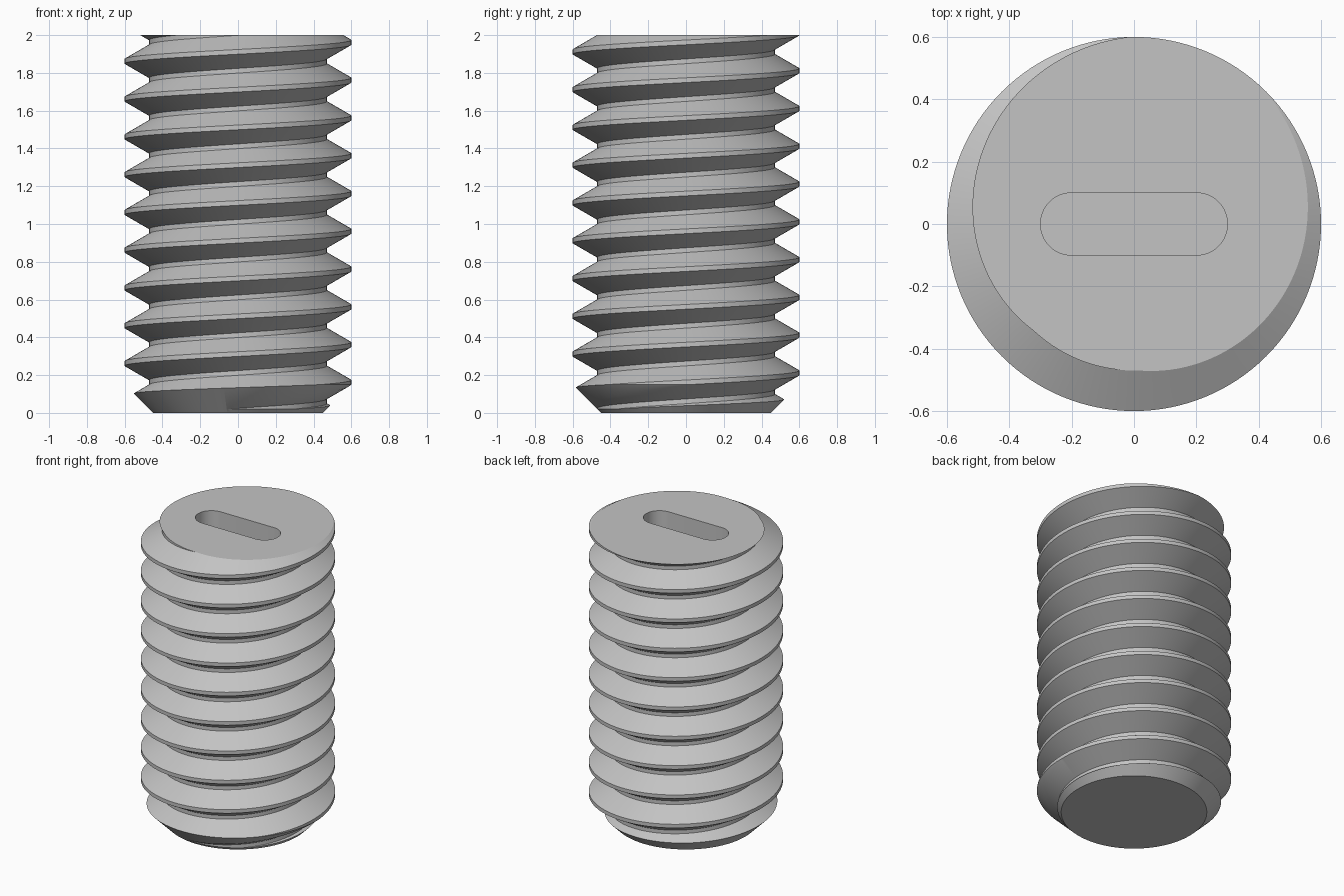
import bpy, bmesh, math

if "Cube" in bpy.data.objects:
    bpy.data.objects.remove(bpy.data.objects["Cube"], do_unlink=True)

PITCH, MAJOR, HEIGHT = 0.2, 0.6, 2.0
DEPTH = 0.75 * PITCH * math.sqrt(3) / 2
MINOR = MAJOR - DEPTH
CREST_START = 0.1615      # crest height at angle zero
SEGMENTS = 128
TURNS = 14


def new_object(name, bm):
    bmesh.ops.recalc_face_normals(bm, faces=bm.faces[:])
    mesh = bpy.data.meshes.new(name)
    bm.to_mesh(mesh)
    bm.free()
    obj = bpy.data.objects.new(name, mesh)
    bpy.context.collection.objects.link(obj)
    return obj


def polar(r, angle, z):
    return (r * math.cos(angle), r * math.sin(angle), z)


def thread_solid():
    """Sweep one pitch of the thread profile along a helix and cap both ends."""
    profile = [(MINOR, -7 / 16), (MAJOR, -1 / 16), (MAJOR, 1 / 16), (MINOR, 7 / 16)]
    bm = bmesh.new()
    base = CREST_START - 2 * PITCH
    rows = []
    for i in range(SEGMENTS * TURNS + 1):
        turn = i / SEGMENTS
        angle = 2 * math.pi * (i % SEGMENTS) / SEGMENTS
        rows.append([bm.verts.new(polar(r, angle, base + PITCH * (turn + dz)))
                     for r, dz in profile])
    # the last profile point joins the first one of the next turn
    last = len(rows) - SEGMENTS
    for i in range(last):
        rows[i].append(rows[i + SEGMENTS][0])
    for a, b in zip(rows[:last], rows[1:last]):
        for j in range(len(profile)):
            bm.faces.new((a[j], b[j], b[j + 1], a[j + 1]))
    bmesh.ops.delete(bm, geom=[v for v in bm.verts if not v.link_faces], context='VERTS')
    # fan caps
    middle = HEIGHT / 2
    rim = [e for e in bm.edges if e.is_boundary]
    low = bm.verts.new((0, 0, base - PITCH))
    high = bm.verts.new((0, 0, base + PITCH * TURNS))
    for e in rim:
        tip = low if e.verts[0].co.z < middle else high
        bm.faces.new((e.verts[0], e.verts[1], tip))
    return new_object("threaded_rod", bm)


def prism(name, rings):
    """Solid through stacked outlines of equal point count."""
    bm = bmesh.new()
    loops = [[bm.verts.new(p) for p in ring] for ring in rings]
    for a, b in zip(loops, loops[1:]):
        for i in range(len(a)):
            k = (i + 1) % len(a)
            bm.faces.new((a[i], a[k], b[k], b[i]))
    bm.faces.new(loops[0][::-1])
    bm.faces.new(loops[-1])
    return new_object(name, bm)


def circle(r, z):
    return [polar(r, 2 * math.pi * (i + 0.37) / SEGMENTS, z) for i in range(SEGMENTS)]


def stadium(half_straight, r, z, steps=24):
    points = []
    for side, start in ((1, -math.pi / 2), (-1, math.pi / 2)):
        for i in range(steps + 1):
            x, y, _ = polar(r, start + math.pi * i / steps, z)
            points.append((x + side * half_straight, y, z))
    return points


def cut(obj, cutter, operation):
    cutter.hide_render = True
    mod = obj.modifiers.new(cutter.name, 'BOOLEAN')
    mod.operation = operation
    mod.solver = 'EXACT'
    mod.object = cutter
    bpy.context.view_layer.objects.active = obj
    bpy.ops.object.modifier_apply(modifier=mod.name)
    bpy.data.objects.remove(cutter, do_unlink=True)


# Thread trimmed flat on top, with a conical chamfer at the foot
screw = thread_solid()
envelope = prism("trim_envelope", [circle(0.45, 0), circle(1, 0.55), circle(1, HEIGHT)])
cut(screw, envelope, 'INTERSECT')

# Rounded driver slot in the top
slot = prism("slot_cutter", [stadium(0.2, 0.1, HEIGHT - 0.3), stadium(0.2, 0.1, HEIGHT + 0.1)])
cut(screw, slot, 'DIFFERENCE')

# Single grey metal
steel = bpy.data.materials.new("grey_steel")
steel.use_nodes = True
colour = (0.55, 0.55, 0.55, 1)
steel.diffuse_color = colour
steel.node_tree.nodes["Principled BSDF"].inputs["Base Color"].default_value = colour
screw.data.materials.clear()
screw.data.materials.append(steel)

bpy.ops.object.select_all(action='DESELECT')
screw.select_set(True)
bpy.context.view_layer.objects.active = screw
bpy.ops.object.shade_smooth_by_angle(angle=math.radians(25))
